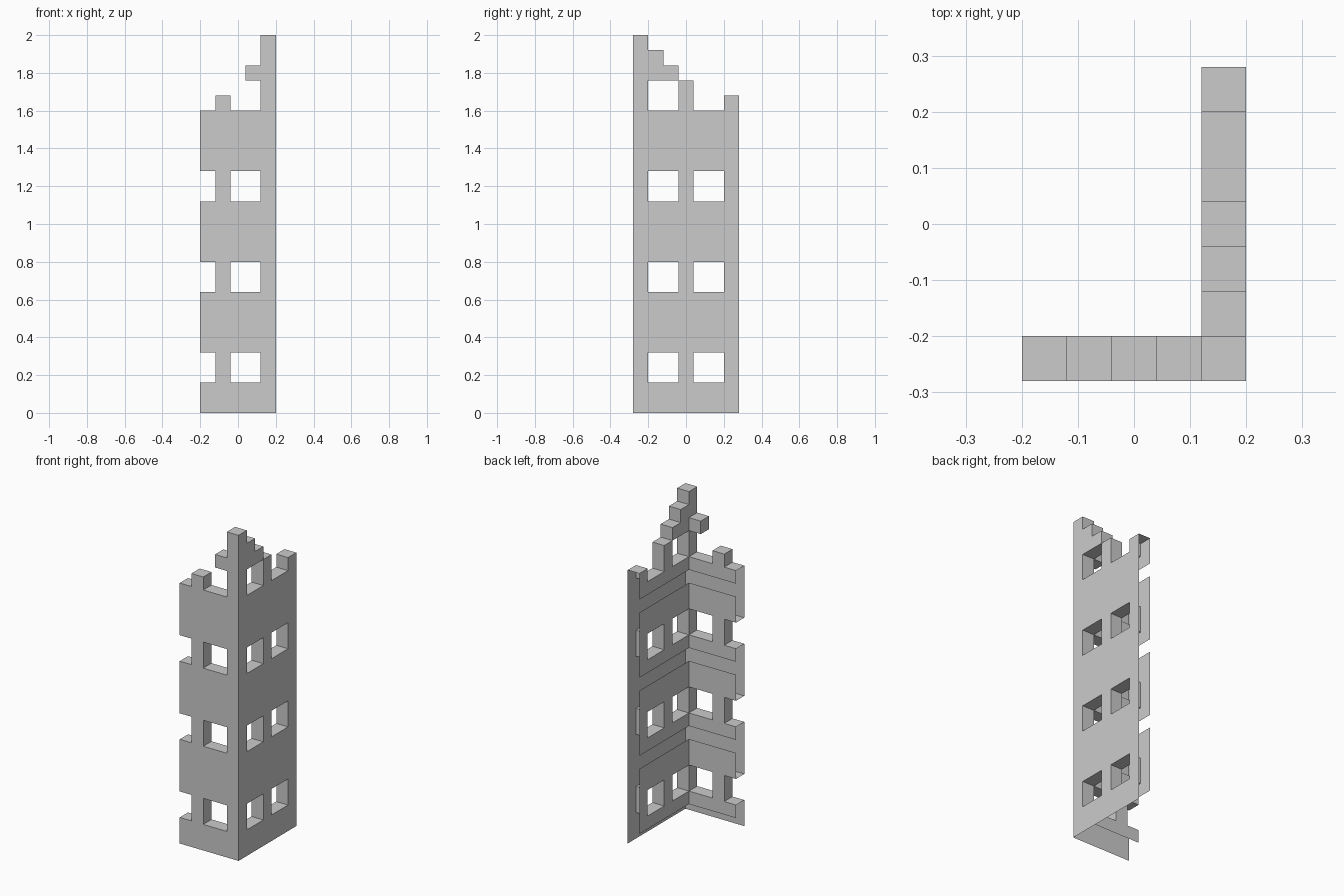
import bpy
import bmesh
from mathutils import Vector

cube = bpy.data.objects.get("Cube")
if cube:
    bpy.data.objects.remove(cube, do_unlink=True)

BLOCK = 0.08        # size of one masonry block
STOREY = 6          # blocks per storey
NX, NY = 5, 7       # blocks along each wall
WALL_TOP = 20       # last full course

stone = bpy.data.materials.new("grey_stone")
stone.use_nodes = True
grey = (0.6, 0.6, 0.6, 1.0)
stone.diffuse_color = grey
stone.node_tree.nodes["Principled BSDF"].inputs["Base Color"].default_value = grey


def is_window_course(k):
    return k % STOREY in (2, 3)


def wall_blocks(place, piers, length, ruin):
    """Blocks of one wall: full courses with windows, then the broken top."""
    blocks = {place(n, k) for n in range(length) for k in range(WALL_TOP)
              if n in piers or not is_window_course(k)}
    return blocks | {place(n, k) for n, courses in ruin.items() for k in courses}


# Front wall runs along x, side wall along y, sharing the corner column
front = wall_blocks(lambda n, k: (n, 0, k), (1, 4), NX,
                    {1: [20], 3: [22], 4: range(20, 25)})
side = wall_blocks(lambda n, k: (NX - 1, n, k), (0, 3, 6), NY,
                   {1: [22, 23], 2: [22], 3: [20, 21], 6: [20]})
side -= front
solid = front | side


def is_open(cell):
    """Faces are left out at the cut ends, the base and the floor slabs."""
    i, j, k = cell
    cut_end = i < 0 or j >= NY or k < 0
    floor_slab = k % STOREY == 0 and i < NX - 1 and 0 < j
    return cut_end or floor_slab


def build(name, blocks):
    bm = bmesh.new()
    for cell in sorted(blocks):
        centre = Vector((cell[0] + 0.5 - NX / 2, cell[1] + 0.5 - NY / 2, cell[2] + 0.5))
        for axis in range(3):
            for sign in (-1, 1):
                step = [0, 0, 0]
                step[axis] = sign
                neighbour = tuple(c + s for c, s in zip(cell, step))
                if neighbour in solid or is_open(neighbour):
                    continue
                normal = Vector(step)
                u = Vector([float(a == (axis + 1) % 3) for a in range(3)])
                v = normal.cross(u)
                corners = [centre + (normal + u * a + v * b) / 2
                           for a, b in ((-1, -1), (1, -1), (1, 1), (-1, 1))]
                bm.faces.new([bm.verts.new(c * BLOCK) for c in corners])
    # Merge the block faces into large flat panels
    bmesh.ops.remove_doubles(bm, verts=bm.verts[:], dist=BLOCK / 100)
    bmesh.ops.dissolve_limit(bm, angle_limit=0.01, verts=bm.verts[:], edges=bm.edges[:])
    mesh = bpy.data.meshes.new(name)
    bm.to_mesh(mesh)
    bm.free()
    mesh.materials.append(stone)
    bpy.context.collection.objects.link(bpy.data.objects.new(name, mesh))


build("front_wall", front)
build("side_wall", side)
